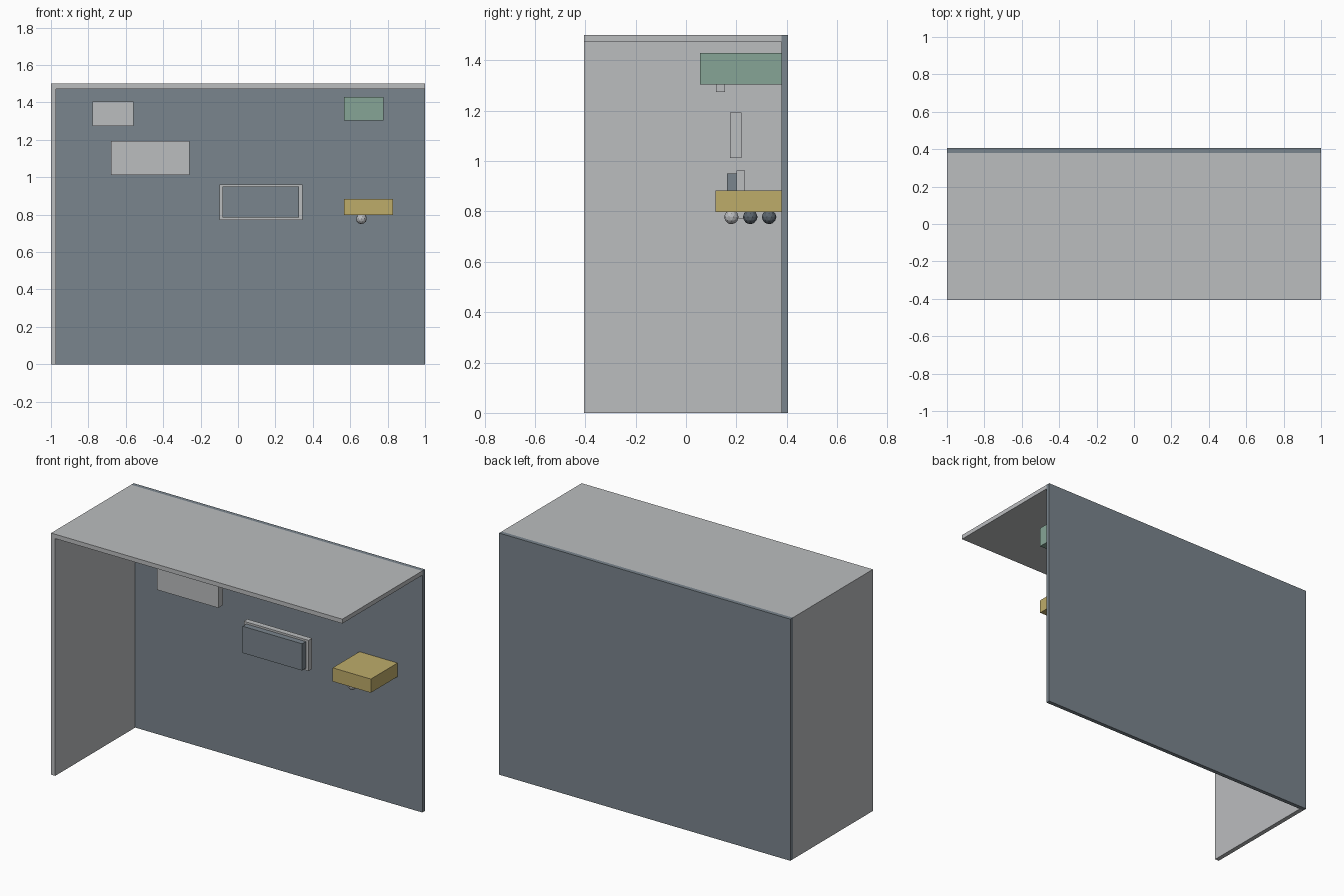
import bpy

if "Cube" in bpy.data.objects:
    bpy.data.objects.remove(bpy.data.objects["Cube"])


def linear(c):
    c /= 255
    return c / 12.92 if c <= 0.04045 else ((c + 0.055) / 1.055) ** 2.4


def material(name, rgb):
    m = bpy.data.materials.new(name)
    m.diffuse_color = (*[linear(c) for c in rgb], 1)
    m.use_nodes = True
    m.node_tree.nodes["Principled BSDF"].inputs["Base Color"].default_value = m.diffuse_color
    return m


light = material("light grey", (187, 189, 191))
slate = material("slate grey", (122, 133, 141))
green = material("sage green", (134, 165, 150))
yellow = material("mustard yellow", (190, 172, 106))
dark = material("dark slate", (92, 102, 110))


def box(name, x, y, z, mat):
    """Box from (low, high) extents along each axis."""
    ext = (x, y, z)
    bpy.ops.mesh.primitive_cube_add(size=1, location=[(a + b) / 2 for a, b in ext])
    ob = bpy.context.object
    ob.name = name
    ob.scale = [b - a for a, b in ext]
    bpy.ops.object.transform_apply(location=False, rotation=False, scale=True)
    ob.data.materials.append(mat)
    return ob


# Shell: back wall, left wall and roof, open at the front, right and bottom
box("back_wall", (-1, 1), (0.38, 0.405), (0, 1.5), slate)
box("left_wall", (-1, -0.972), (-0.405, 0.38), (0, 1.473), light)
box("roof", (-1, 1), (-0.405, 0.38), (1.473, 1.5), light)

# Cabinet and shelf fixed to the back wall
box("green_cabinet", (0.568, 0.777), (0.055, 0.38), (1.303, 1.428), green)
box("yellow_shelf", (0.568, 0.83), (0.118, 0.38), (0.798, 0.883), yellow)

# Free-standing panels
box("small_panel", (-0.777, -0.558), (0.12, 0.155), (1.274, 1.404), light)
box("wide_panel", (-0.68, -0.258), (0.175, 0.22), (1.012, 1.193), light)

# Framed screen
box("screen_frame", (-0.1, 0.345), (0.2, 0.235), (0.772, 0.962), light)
box("screen", (-0.082, 0.326), (0.163, 0.2), (0.784, 0.95), slate)

# Row of knobs beneath the shelf
for i, (y, mat) in enumerate(((0.18, light), (0.255, dark), (0.33, dark))):
    bpy.ops.mesh.primitive_ico_sphere_add(subdivisions=2, radius=0.029, location=(0.66, y, 0.778))
    knob = bpy.context.object
    knob.name = f"knob_{i + 1}"
    knob.data.materials.append(mat)
